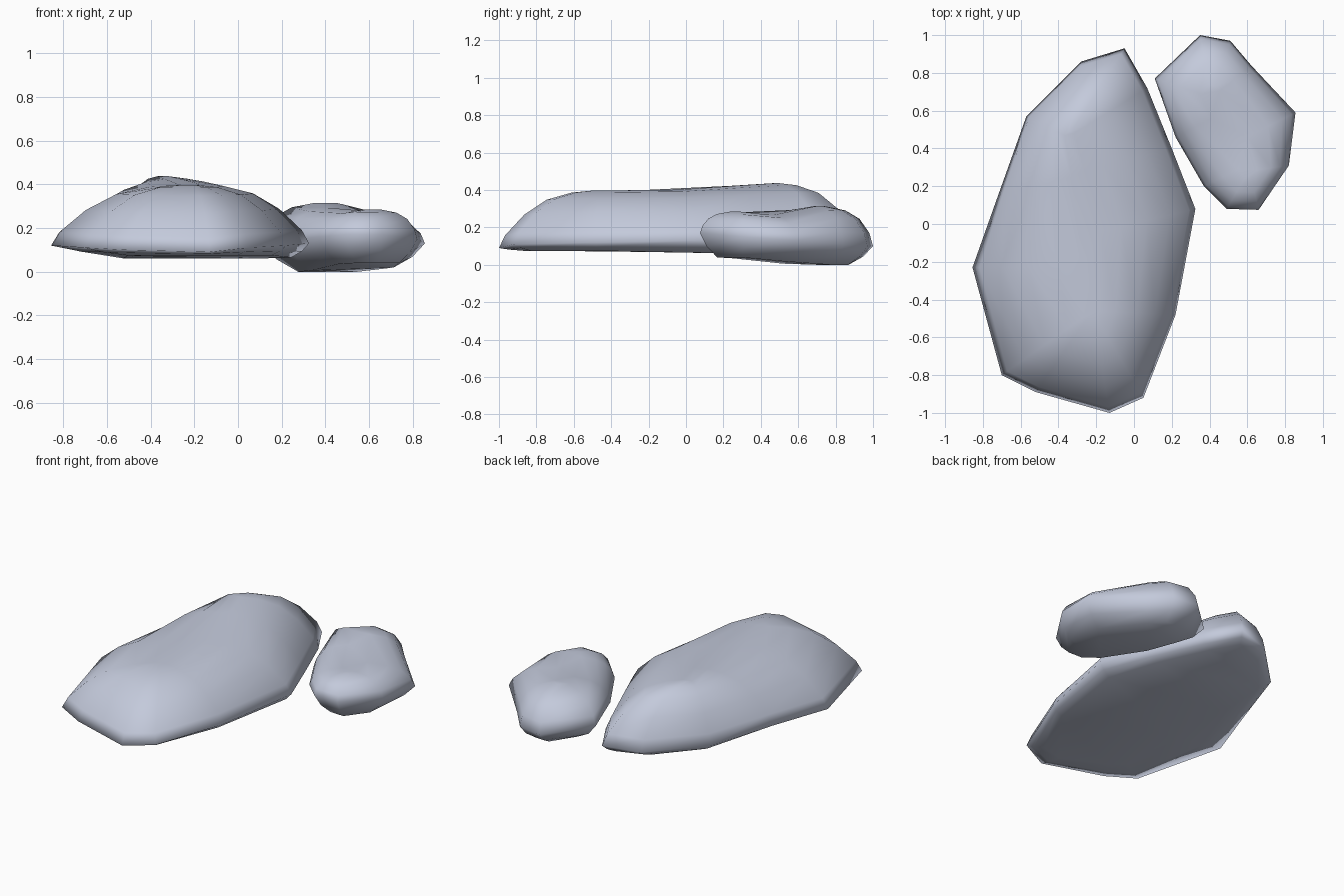
import bpy, bmesh
from mathutils import Vector

if "Cube" in bpy.data.objects:
    bpy.data.objects.remove(bpy.data.objects["Cube"])

stone = bpy.data.materials.new("blue grey stone")
stone.diffuse_color = (0.55, 0.59, 0.71, 1)
stone.use_nodes = True
stone.node_tree.nodes["Principled BSDF"].inputs["Base Color"].default_value = stone.diffuse_color


def on_spine(x, y, spine):
    """Nearest point of the rock's spine: x, y, top height, bottom height."""
    p, best = Vector((x, y)), None
    for a, b in zip(spine, spine[1:]):
        a, b = Vector(a), Vector(b)
        d = b.xy - a.xy
        t = max(0, min(1, (p - a.xy).dot(d) / d.length_squared))
        q = a.lerp(b, t)
        dist = (q.xy - p).length
        if best is None or dist < best[0]:
            best = (dist, q)
    return best[1]


def rock(name, outline, spine, profile):
    """Rim outline (x, y, rim z, underside inset) domed up to the spine."""
    bm = bmesh.new()
    rings = []

    def ring(fn):
        rings.append([bm.verts.new(fn(*o, on_spine(o[0], o[1], spine))) for o in outline])

    def mix(a, b, t):
        return a + (b - a) * t

    # underside, lower bevel, rim, then the dome rings
    ring(lambda x, y, z, u, s: (mix(x, s[0], u), mix(y, s[1], u), s[3]))
    ring(lambda x, y, z, u, s: (mix(x, s[0], u * .4), mix(y, s[1], u * .4), mix(z, s[3], .56)))
    for t, h in [(0, 0)] + profile:
        ring(lambda x, y, z, u, s: (mix(x, s[0], t), mix(y, s[1], t), mix(z, s[2], h)))
    n = len(outline)
    for a, b in zip(rings, rings[1:]):
        for i in range(n):
            j = (i + 1) % n
            bm.faces.new((a[i], a[j], b[j], b[i]))
    caps = [bm.faces.new(rings[0][::-1]), bm.faces.new(rings[-1])]
    bmesh.ops.triangulate(bm, faces=caps)
    bmesh.ops.recalc_face_normals(bm, faces=bm.faces)
    for f in bm.faces:
        f.smooth = True
    me = bpy.data.meshes.new(name)
    bm.to_mesh(me)
    bm.free()
    me.materials.append(stone)
    bpy.context.collection.objects.link(bpy.data.objects.new(name, me))


# long flat boulder
rock("large_rock",
     [(-.05, .93, .11, .15), (-.28, .86, .10, .2), (-.57, .57, .11, .3), (-.72, .15, .12, .45),
      (-.855, -.23, .12, .55), (-.70, -.80, .11, .4), (-.52, -.89, .10, .35), (-.13, -1.0, .09, .25),
      (.05, -.92, .11, .2), (.22, -.48, .12, .15), (.325, .08, .13, .15), (.20, .40, .12, .12),
      (.07, .72, .11, .15)],
     [(-.22, -.46, .397, .075), (-.22, -.05, .402, .065), (-.35, .46, .437, .06)],
     [(.06, .22), (.25, .58), (.47, .84), (.72, .965), (.92, 1.0)])

# small saddle-topped stone
rock("small_rock",
     [(.35, 1.0, .10, .4), (.11, .77, .13, .55), (.22, .46, .14, .5), (.37, .20, .16, .4),
      (.49, .08, .17, .45), (.66, .075, .17, .45), (.82, .31, .15, .4), (.855, .59, .13, .45),
      (.62, .84, .11, .35), (.51, .97, .10, .35)],
     [(.61, .28, .285, .04), (.52, .46, .262, .015), (.41, .67, .315, .0)],
     [(.06, .33), (.22, .68), (.45, .89), (.8, 1.0)])
